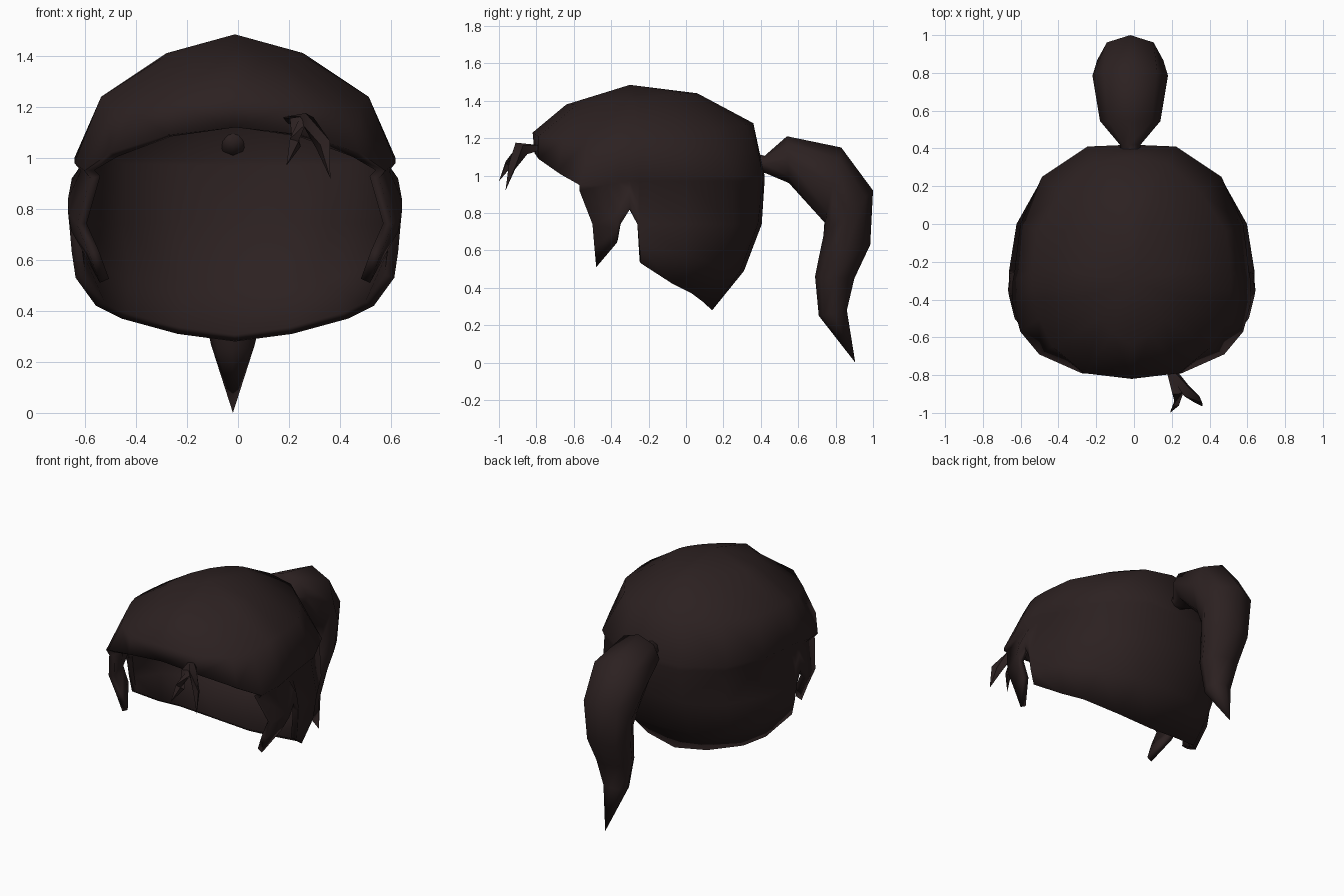
import bpy
import bmesh
import math
from mathutils import Vector

default_cube = bpy.data.objects.get("Cube")
if default_cube:
    bpy.data.objects.remove(default_cube, do_unlink=True)

hair_colour = (0.025, 0.015, 0.015, 1)
hair = bpy.data.materials.new("dark brown hair")
hair.use_nodes = True
hair.diffuse_color = hair_colour
shader = hair.node_tree.nodes["Principled BSDF"]
shader.inputs["Base Color"].default_value = hair_colour
shader.inputs["Roughness"].default_value = 0.8


def loft(name, grids, closed=False, centre_x=0.0):
    """Skin each grid of point rows with quads; repeated points are merged."""
    bm = bmesh.new()
    for rows in grids:
        width = len(rows[0])
        grid = [[bm.verts.new(point) for point in row] for row in rows]
        for lower, upper in zip(grid, grid[1:]):
            for i in range(width if closed else width - 1):
                j = (i + 1) % width
                bm.faces.new((lower[i], lower[j], upper[j], upper[i]))
    bmesh.ops.remove_doubles(bm, verts=bm.verts, dist=0.0005)
    bmesh.ops.recalc_face_normals(bm, faces=bm.faces)
    if not closed:
        # Open shells must face away from the middle of the head
        middle = Vector((0, -0.2, 0.9))
        facing = sum((f.calc_center_median() - middle).dot(f.normal) for f in bm.faces)
        if facing < 0:
            bmesh.ops.reverse_faces(bm, faces=bm.faces)
    mesh = bpy.data.meshes.new(name)
    bm.to_mesh(mesh)
    bm.free()
    mesh.materials.append(hair)
    obj = bpy.data.objects.new(name, mesh)
    obj.location.x = centre_x
    bpy.context.collection.objects.link(obj)
    return obj


def activate(obj):
    bpy.ops.object.select_all(action="DESELECT")
    obj.select_set(True)
    bpy.context.view_layer.objects.active = obj


def smooth(obj, degrees):
    activate(obj)
    bpy.ops.object.shade_smooth_by_angle(angle=math.radians(degrees))


def finish_shell(obj, thickness):
    """Mirror the half shell, thicken it inward and shade it."""
    activate(obj)
    mirror = obj.modifiers.new("mirror", "MIRROR")
    mirror.use_clip = True
    wall = obj.modifiers.new("wall", "SOLIDIFY")
    wall.thickness = thickness
    wall.offset = -1
    for modifier in (mirror.name, wall.name):
        bpy.ops.object.modifier_apply(modifier=modifier)
    smooth(obj, 100)


# Upper cap: rim, brow ring, crown ring and apex, listed from front to back
rim = [(0, -.81, 1.12), (.265, -.79, 1.09), (.49, -.69, 1.02), (.59, -.57, .95),
       (.63, -.42, .98), (.63, -.36, .99), (.63, -.3, 1), (.62, -.25, 1), (.615, -.2, 1),
       (.59, 0, 1), (.475, .25, 1), (.235, .41, 1), (0, .42, 1)]
brow = [(0, -.82, 1.23), (.25, -.79, 1.21), (.42, -.65, 1.2), (.49, -.5, 1.21),
        (.52, -.4, 1.23), (.525, -.35, 1.24), (.525, -.3, 1.24), (.525, -.25, 1.24), (.52, -.2, 1.24),
        (.5, -.04, 1.24), (.37, .16, 1.25), (.19, .32, 1.27), (0, .36, 1.28)]
crown = []
for x, y, z in brow:
    turn = math.atan2(x, -.25 - y)
    across, along = math.sin(turn), -math.cos(turn)
    corner = 1 - .25 * abs(across * along)
    crown.append((.27 * across * corner, -.29 + .35 * along * corner, 1.41 + .03 * along))
apex = [(0, -.3, 1.485)] * len(rim)

# Lower hair hangs from the rim: each column runs down, from side lock to nape
columns = [
    [(.62, -.5, .74), (.57, -.49, .62), (.53, -.48, .51)],
    [(.65, -.38, .78), (.64, -.37, .71), (.6, -.37, .64)],
    [(.655, -.35, .84), (.655, -.35, .79), (.65, -.35, .74)],
    [(.64, -.3, .92), (.645, -.3, .87), (.65, -.3, .82)],
    [(.64, -.26, .86), (.65, -.26, .8), (.65, -.26, .74)],
    [(.65, -.25, .74), (.64, -.25, .63), (.625, -.24, .53)],
    [(.61, 0, .74), (.59, -.01, .58), (.545, -.07, .42)],
    [(.47, .25, .74), (.44, .18, .52), (.445, .03, .37)],
    [(.235, .385, .74), (.22, .29, .49), (.225, .11, .31)],
    [(0, .405, .74), (0, .31, .49), (0, .14, .28)],
]
hem = rim[-len(columns):]
tuck = [(x * .96, y, z - .03) for x, y, z in hem]
finish_shell(loft("hair_shell", [[rim, brow, crown, apex], [hem, tuck, *zip(*columns)]], centre_x=-.012), .04)

# Ponytail: outer edge and inner edge as (y, z), with half width
sections = [
    ((.35, 1.07), (.35, 1.07), 0), ((.37, 1.12), (.37, 1.01), .055),
    ((.42, 1.105), (.42, 1.015), .055),
    ((.54, 1.21), (.55, .96), .16), ((.83, 1.15), (.74, .75), .2),
    ((1, .92), (.735, .68), .175), ((.985, .63), (.71, .56), .155),
    ((.9, .45), (.69, .46), .13), ((.86, .28), (.71, .25), .085),
    ((.905, 0), (.905, 0), 0),
]
sides = 8
tail_rows = []
for outer, inner, half_width in sections:
    outer, inner = Vector(outer), Vector(inner)
    row = []
    for side in range(sides):
        turn = math.tau * side / sides
        y, z = (outer + inner) / 2 + (outer - inner) / 2 * math.cos(turn)
        row.append((half_width * math.sin(turn), y, z))
    tail_rows.append(row)
smooth(loft("ponytail", [tail_rows], closed=True, centre_x=-.02), 75)


# Loose fringe strands: tapered four-sided tubes along a short path
def strand(name, path, widths):
    path = [Vector(point) for point in path]
    rows = []
    for i, point in enumerate(path):
        ahead = path[min(i + 1, len(path) - 1)] - path[max(i - 1, 0)]
        across = ahead.cross(Vector((0, -1, -1))).normalized()
        depth = ahead.cross(across).normalized() * 0.6
        rows.append([point + d * widths[i] for d in (across, depth, -across, -depth)])
    smooth(loft(name, [rows], closed=True), 60)


strand("fringe_strand_inner", [(.2, -.79, 1.15), (.235, -.89, 1.145), (.225, -.95, 1.06), (.19, -1, .97)],
       (.025, .035, .03, 0))
strand("fringe_strand_outer", [(.21, -.79, 1.15), (.275, -.88, 1.145), (.335, -.93, 1.05), (.362, -.965, .92)],
       (.025, .045, .035, 0))
